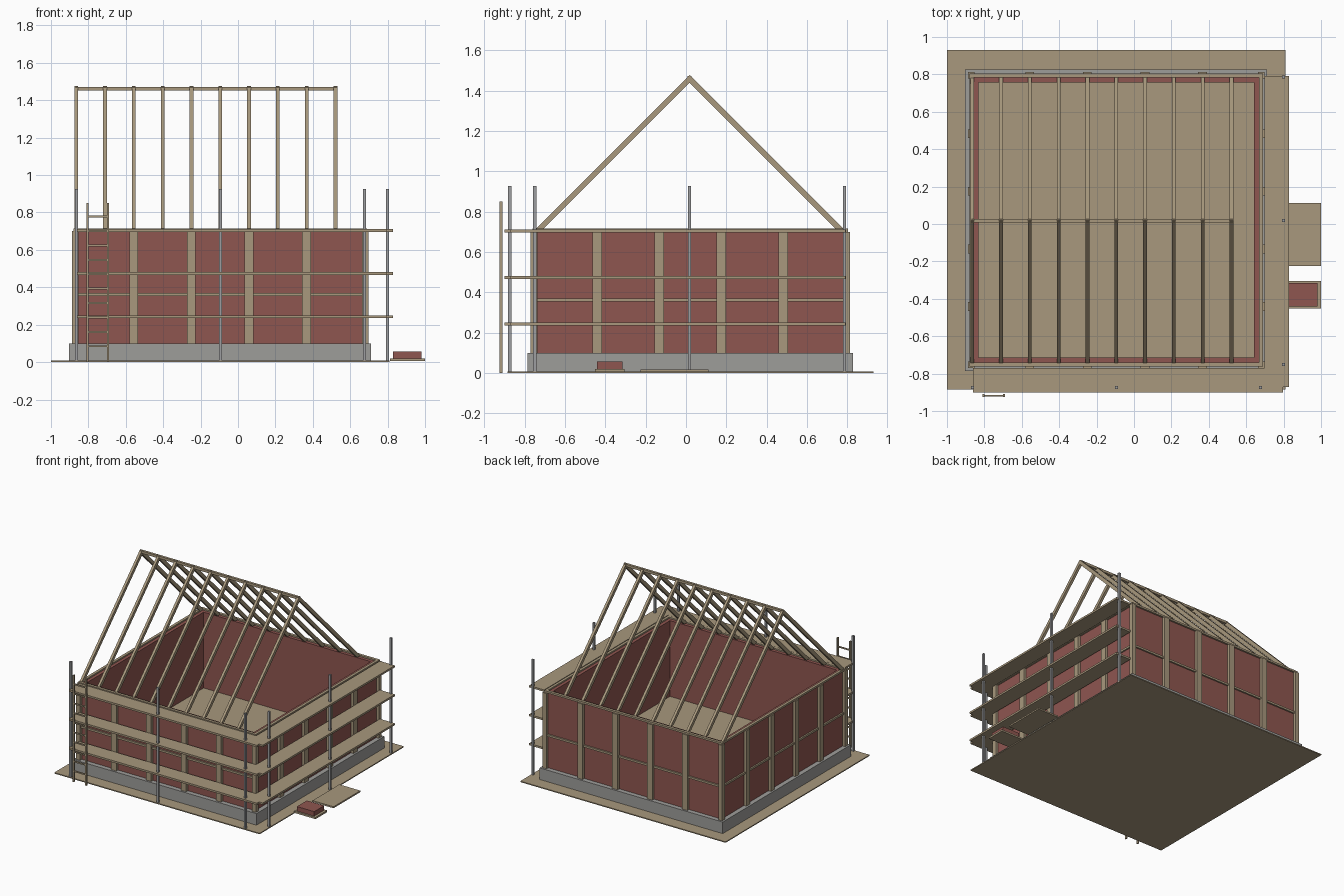
import bpy
import bmesh
from mathutils import Vector

cube = bpy.data.objects.get("Cube")
if cube:
    bpy.data.objects.remove(cube, do_unlink=True)


def material(name, rgb):
    mat = bpy.data.materials.new(name)
    color = [((c / 255 + 0.055) / 1.055) ** 2.4 for c in rgb] + [1.0]
    mat.use_nodes = True
    mat.diffuse_color = color
    mat.node_tree.nodes["Principled BSDF"].inputs["Base Color"].default_value = color
    return mat


WOOD = material("timber tan", (168, 152, 125))
BRICK = material("brick red", (143, 86, 80))
CONCRETE = material("concrete grey", (158, 157, 154))
STEEL = material("steel grey", (158, 159, 161))


def boxes(name, mat, spans):
    """One object made of boxes, each given as (x0, x1, y0, y1, z0, z1)."""
    bm = bmesh.new()
    for x0, x1, y0, y1, z0, z1 in spans:
        lo, hi = Vector((x0, y0, z0)), Vector((x1, y1, z1))
        made = bmesh.ops.create_cube(bm, size=1)
        for v in made["verts"]:
            v.co = (lo + hi) / 2 + v.co * (hi - lo)
    return finish(name, mat, bm)


def finish(name, mat, bm):
    bmesh.ops.recalc_face_normals(bm, faces=bm.faces)
    mesh = bpy.data.meshes.new(name)
    bm.to_mesh(mesh)
    bm.free()
    mesh.materials.append(mat)
    obj = bpy.data.objects.new(name, mesh)
    bpy.context.collection.objects.link(obj)
    return obj


def ring(x0, x1, y0, y1, t, z0, z1):
    """Four boxes forming a rectangular frame of thickness t."""
    return [(x0, x1, y0, y0 + t, z0, z1), (x0, x1, y1 - t, y1, z0, z1),
            (x0, x0 + t, y0 + t, y1 - t, z0, z1), (x1 - t, x1, y0 + t, y1 - t, z0, z1)]


# House outline, to the outer faces of the posts
X0, X1, Y0, Y1 = -0.888, 0.697, -0.77, 0.812
CX, CY = (X0 + X1) / 2, (Y0 + Y1) / 2
WALL_BASE, WALL_TOP = 0.1, 0.7

# Ground, foundation and floor
boxes("ground_slab", WOOD, [(-1, 0.81, -0.885, 0.93, 0, 0.008)])
boxes("foundation", CONCRETE, ring(X0 - 0.015, X1 + 0.015, Y0 - 0.015, Y1 + 0.015, 0.06, 0.002, WALL_BASE))
boxes("floor", WOOD, [(-0.84, 0.65, -0.73, 0.77, 0.004, WALL_BASE)])

# Brick walls
boxes("walls", BRICK, ring(X0 + 0.022, X1 - 0.022, Y0 + 0.022, Y1 - 0.022, 0.034, WALL_BASE, WALL_TOP + 0.004))

# Timber frame: corner posts, wall posts, middle rail and top plate
P, D = 0.047, 0.035
corners = [(x, x + D, y, y + D, WALL_BASE, WALL_TOP)
           for x in (X0, X1 - D) for y in (Y0, Y1 - D)]
boxes("corner_posts", WOOD, corners)
posts = []
for i in range(4):
    off = (i - 1.5) * 0.308
    px, py = CX + off - P / 2, CY + off - P / 2
    posts += [(px, px + P, y, y + D, WALL_BASE, WALL_TOP) for y in (Y0, Y1 - D)]
    posts += [(x, x + D, py, py + P, WALL_BASE, WALL_TOP) for x in (X0, X1 - D)]
boxes("wall_posts", WOOD, posts)
boxes("middle_rail", WOOD, ring(X0 + 0.01, X1 - 0.01, Y0 + 0.01, Y1 - 0.01, 0.02, 0.354, 0.37))
boxes("top_plate", WOOD, ring(X0 + 0.008, X1 - 0.008, Y0 + 0.008, Y1 - 0.008, 0.022, WALL_TOP, 0.715))

# Roof: rafter pairs as extruded chevrons, and the ridge beam
RIDGE_Y, RIDGE_Z, EAVE_Z = 0.018, 1.477, 0.712
RAFTER_W, RAFTER_H = 0.02, 0.038


def rafter_pair(bm, x):
    run = RIDGE_Z - EAVE_Z
    for side in (-1, 1):
        profile = [(RIDGE_Y, RIDGE_Z), (RIDGE_Y + side * run, EAVE_Z),
                   (RIDGE_Y + side * (run - RAFTER_H), EAVE_Z), (RIDGE_Y, RIDGE_Z - RAFTER_H)]
        face = bm.faces.new([bm.verts.new((x - RAFTER_W / 2, y, z)) for y, z in profile])
        out = bmesh.ops.extrude_face_region(bm, geom=[face])
        moved = [g for g in out["geom"] if isinstance(g, bmesh.types.BMVert)]
        bmesh.ops.translate(bm, verts=moved, vec=(RAFTER_W, 0, 0))


bm = bmesh.new()
for i in range(10):
    rafter_pair(bm, -0.865 + i * 0.154)
finish("rafters", WOOD, bm)
boxes("ridge_beam", WOOD, [(-0.868, 0.53, 0.008, 0.028, 1.452, 1.472)])

# Scaffold: three decks along the front and left sides, with poles
decks = []
for z in (0.235, 0.466, 0.696):
    decks += [(-0.862, 0.797, -0.9, -0.77, z, z + 0.015),
              (0.698, 0.83, -0.872, 0.79, z, z + 0.015)]
boxes("scaffold_decks", WOOD, decks)
spots = [(x, -0.873) for x in (-0.863, -0.093, 0.677)] + [(0.8, y) for y in (-0.75, 0.018, 0.786)]
R = 0.008
boxes("scaffold_poles", STEEL, [(x - R, x + R, y - R, y + R, 0.001, 0.926) for x, y in spots])

# Ladder
boxes("ladder_rails", WOOD, [(x, x + 0.01, -0.925, -0.91, 0, 0.85) for x in (-0.81, -0.7)])
boxes("ladder_rungs", WOOD, [(-0.8, -0.7, -0.922, -0.913, z, z + 0.01)
                             for z in [0.08 + i * 0.077 for i in range(10)]])

# Pallet with bricks, and a loose board
boxes("pallet", WOOD, [(0.812, 1.0, -0.452, -0.305, 0.006, 0.02)])
boxes("brick_stack", BRICK, [(0.828, 0.98, -0.44, -0.315, 0.02, 0.056)])
boxes("loose_board", WOOD, [(0.815, 1.0, -0.225, 0.112, 0.006, 0.018)])
